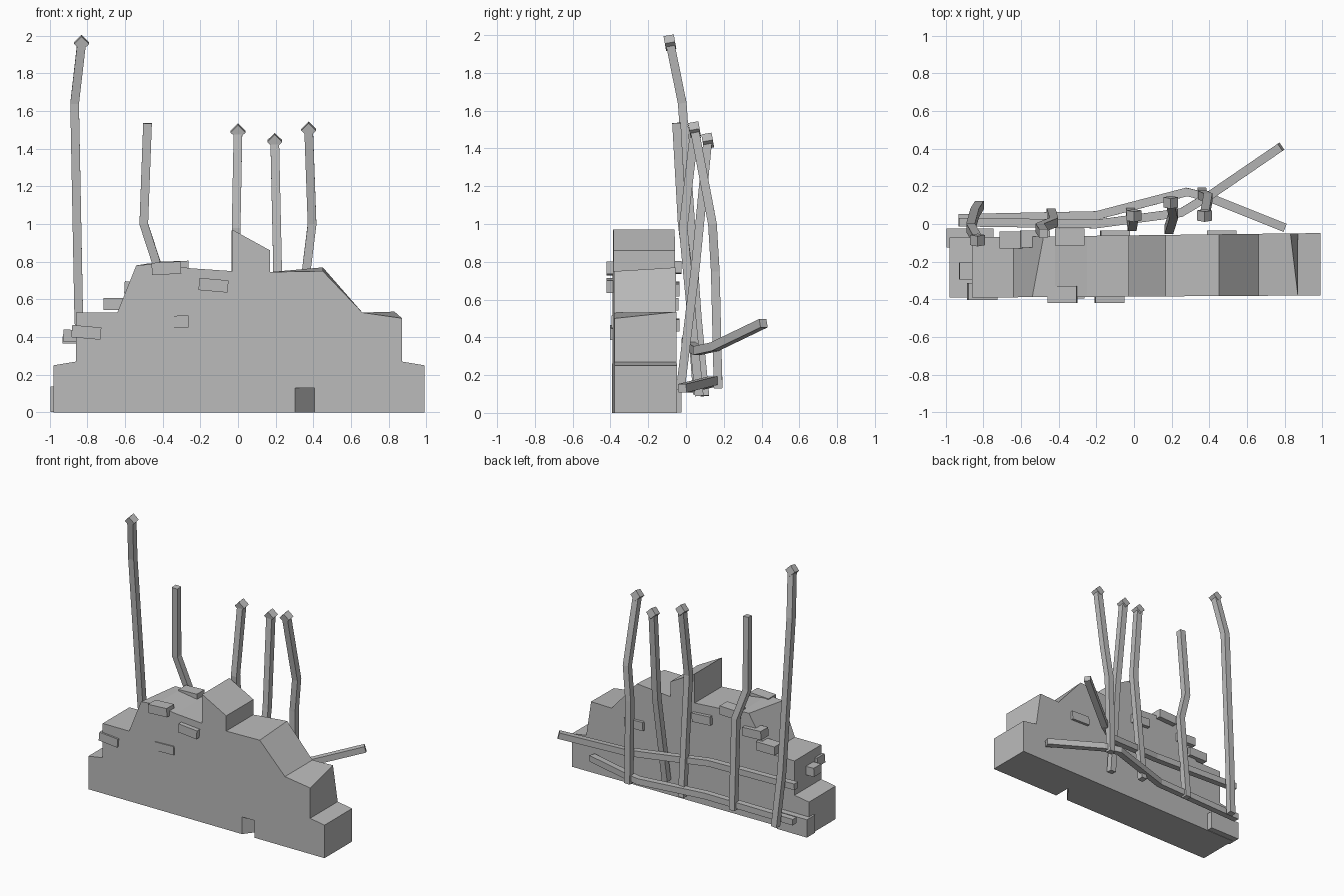
import bpy
import bmesh
from math import radians
from mathutils import Vector, Matrix

default = bpy.data.objects.get("Cube")
if default:
    bpy.data.objects.remove(default, do_unlink=True)

GREY = (0.5, 0.5, 0.5, 1)
concrete = bpy.data.materials.new("concrete grey")
concrete.use_nodes = True
concrete.diffuse_color = GREY
concrete.node_tree.nodes["Principled BSDF"].inputs["Base Color"].default_value = GREY


def finish(bm, name):
    bmesh.ops.recalc_face_normals(bm, faces=bm.faces)
    mesh = bpy.data.meshes.new(name)
    bm.to_mesh(mesh)
    bm.free()
    mesh.materials.append(concrete)
    obj = bpy.data.objects.new(name, mesh)
    bpy.context.collection.objects.link(obj)
    return obj


def loft(name, rings):
    """Skin matching rings of points and cap both ends."""
    bm = bmesh.new()
    loops = [[bm.verts.new(p) for p in ring] for ring in rings]
    count = len(loops[0])
    for a, b in zip(loops, loops[1:]):
        for i in range(count):
            j = (i + 1) % count
            bm.faces.new((a[i], a[j], b[j], b[i]))
    bm.faces.new(loops[0])
    bm.faces.new(loops[-1])
    return finish(bm, name)


def box(name, center, size, tilt=0, lean=0):
    bm = bmesh.new()
    turn = Matrix.Rotation(radians(lean), 4, 'X') @ Matrix.Rotation(radians(tilt), 4, 'Y')
    bmesh.ops.create_cube(bm, size=1, matrix=Matrix.Translation(center) @ turn
                          @ Matrix.Diagonal((*size, 1)))
    return finish(bm, name)


def rod(name, path, side, width=0.046):
    """Sweep a square bar along a path; side is one axis of its section."""
    points = [Vector(p) for p in path]
    side = Vector(side)
    rings = []
    for i, p in enumerate(points):
        along = (points[min(i + 1, len(points) - 1)] - points[max(i - 1, 0)]).normalized()
        u = (side - along * side.dot(along)).normalized() * width / 2
        v = along.cross(u)
        rings.append([p + u + v, p - u + v, p - u - v, p + u - v])
    return loft(name, rings)


# Broken wall slab: ragged stepped outline, slightly different at the back
outline = [(-.98, 0), (-.98, .25), (-.86, .27), (-.86, .53), (-.64, .53),
           (-.54, .78), (-.42, .79), (-.25, .765), (-.03, .75), (-.03, .97),
           (.17, .86), (.17, .745), (.45, .75), (.66, .53), (.87, .5),
           (.87, .27), (.99, .25), (.99, 0)]
back_shift = {5: (.06, .01), 12: (0, .02), 14: (-.04, .035)}
front = [(x, -.385 + x * .006, z) for x, z in outline]
back = []
for i, (x, z) in enumerate(outline):
    dx, dz = back_shift.get(i, (0, 0))
    back.append((x + dx, -.06 + x * .012, z + dz))
wall = loft("wall", [front, back])

# Chipped notch at the foot of the wall
chip = [(.3, -.385), (.3, -.42), (.405, -.42), (.405, -.25)]
cutter = loft("notch_cutter", [[(x, y, z) for x, y in chip] for z in (-.1, .13)])
cutter.hide_render = True
cutter.hide_viewport = True
cut = wall.modifiers.new("notch", 'BOOLEAN')
cut.operation = 'DIFFERENCE'
cut.solver = 'EXACT'
cut.object = cutter

# Loose bricks: centre, height and tilt
BRICK = (.155, .09, .065)
front_bricks = [(-.38, -.375, .765, -3), (-.13, -.375, .675, 5),
                (-.34, -.35, .48, -2), (-.805, -.358, .425, 5)]
back_bricks = [(-.34, -.07, .77, -2), (-.1, -.08, .655, 4), (.465, -.08, .465, 2),
               (-.525, -.08, .66, 3), (-.635, -.085, .575, 0)]
for group, bricks in (("front", front_bricks), ("back", back_bricks)):
    for i, (x, y, z, tilt) in enumerate(bricks):
        box(f"{group}_brick_{i + 1}", (x, y, z), BRICK, tilt)
box("side_brick", (-.85, -.25, .405), BRICK, 2)
box("corner_brick", (-.87, -.075, .07), (.25, .1, .135))

# Upright reinforcing bars, some with a bent tip
uprights = {
    "outer_bar": [(-.82, .1, .09), (-.845, .06, .5), (-.867, -.02, 1.64), (-.83, -.085, 1.96)],
    "cropped_bar": [(-.44, .06, .1), (-.425, .01, .77), (-.5, -.02, 1), (-.48, -.05, 1.535)],
    "middle_bar": [(-.02, .07, .09), (-.01, -.015, .98), (0, .045, 1.49)],
    "leaning_bar": [(.185, -.03, .12), (.21, .05, .77), (.195, .115, 1.44)],
    "bent_bar": [(.36, .17, .13), (.362, .155, .75), (.393, .14, 1), (.375, .045, 1.5)],
}
for name, path in uprights.items():
    rod(name, path, (1, 0, 0))
    if name != "cropped_bar":
        x, y, z = path[-1]
        box(name + "_tip", (x, y, z), (.056, .055, .056), 45, 10)

# Crossing bars behind the wall
rod("upper_cross_bar", [(-.93, .01, .39), (-.2, 0, .37), (.25, .06, .33),
                        (.4, .15, .35), (.78, .41, .475)], (0, 0, 1))
rod("lower_cross_bar", [(-.93, .03, .13), (-.2, .045, .14), (.28, .17, .17),
                        (.4, .14, .17), (.8, -.02, .13)], (0, 0, 1))
